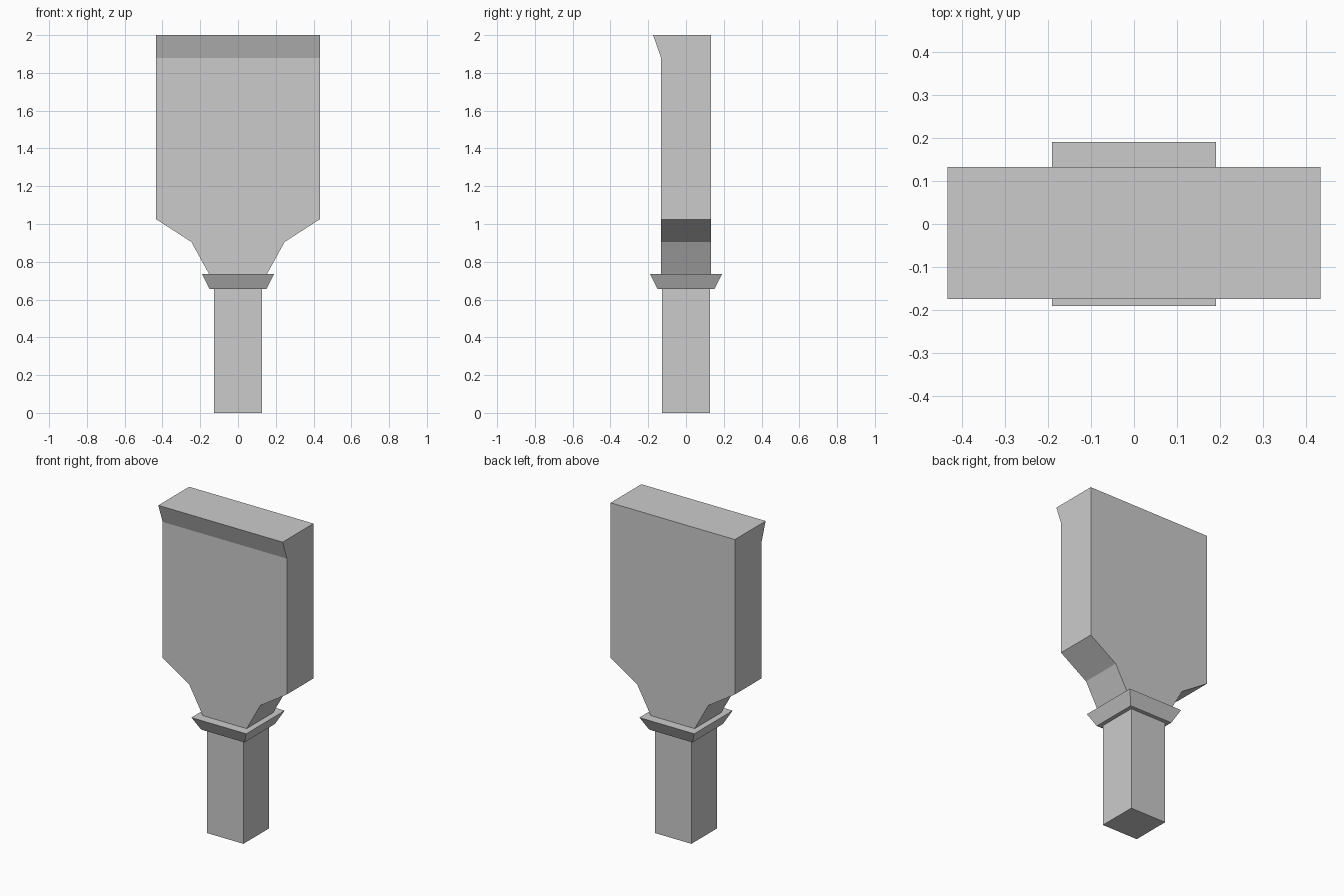
import bpy, bmesh

if "Cube" in bpy.data.objects:
    bpy.data.objects.remove(bpy.data.objects["Cube"])


def finish(bm, name):
    bmesh.ops.recalc_face_normals(bm, faces=bm.faces)
    mesh = bpy.data.meshes.new(name)
    bm.to_mesh(mesh)
    bm.free()
    obj = bpy.data.objects.new(name, mesh)
    bpy.context.collection.objects.link(obj)
    return obj


def square_block(name, z0, z1, half_bottom, half_top):
    """Square block whose top and bottom may differ in size."""
    bm = bmesh.new()
    bmesh.ops.create_cube(bm, size=2)
    for v in bm.verts:
        half = half_top if v.co.z > 0 else half_bottom
        v.co.x *= half
        v.co.y *= half
        v.co.z = z1 if v.co.z > 0 else z0
    return finish(bm, name)


# Stem and flared collar
square_block("stem", 0, 0.655, 0.126, 0.126)
square_block("collar", 0.655, 0.735, 0.151, 0.191)

# Blade: mirrored front outline, extruded through its thickness
DEPTH = 0.132
right = [(0.153, 0.735), (0.247, 0.905), (0.433, 1.025), (0.433, 2.0)]
outline = right + [(-x, z) for x, z in reversed(right)]
bm = bmesh.new()
face = bm.faces.new([bm.verts.new((x, -DEPTH, z)) for x, z in outline])
ext = bmesh.ops.extrude_face_region(bm, geom=[face])
back = [g for g in ext["geom"] if isinstance(g, bmesh.types.BMVert)]
bmesh.ops.translate(bm, verts=back, vec=(0, 2 * DEPTH, 0))

# Lip: slice the blade near the top and lean the front top edge forward
bmesh.ops.bisect_plane(bm, geom=bm.verts[:] + bm.edges[:] + bm.faces[:],
                       plane_co=(0, 0, 1.88), plane_no=(0, 0, 1))
for v in bm.verts:
    if v.co.z > 1.95 and v.co.y < 0:
        v.co.y = -0.174
finish(bm, "blade")
